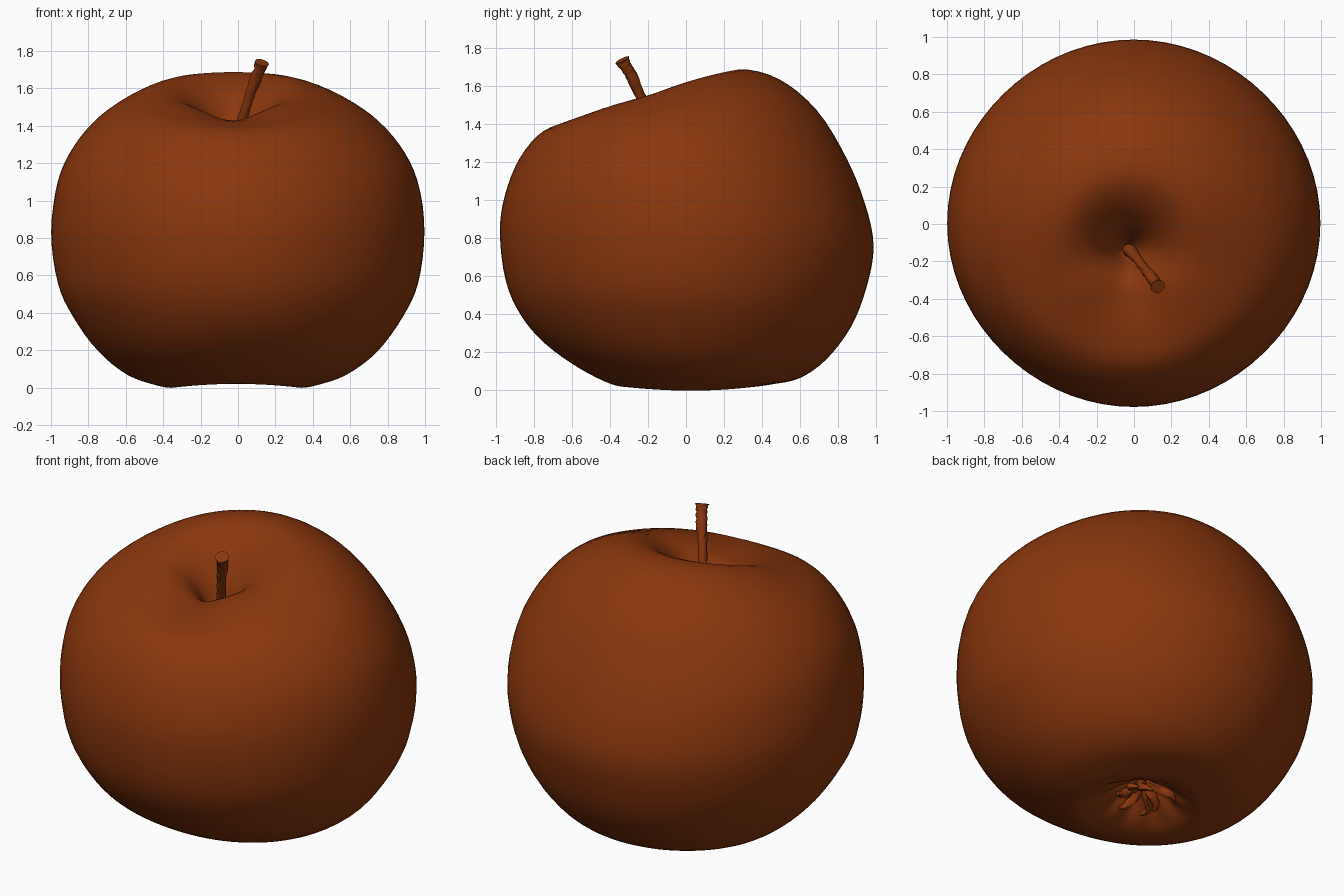
import bpy, bmesh, math, random
from mathutils import Vector

random.seed(4)
cube = bpy.data.objects.get("Cube")
if cube:
    bpy.data.objects.remove(cube, do_unlink=True)

brown = bpy.data.materials.new("russet_brown")
brown.use_nodes = True
colour = (0.255, 0.038, 0.004, 1)
brown.diffuse_color = colour
brown.node_tree.nodes["Principled BSDF"].inputs["Base Color"].default_value = colour


def catmull(keys, steps):
    """Smoothly resample a list of equal-length tuples."""
    out = []
    last = len(keys) - 1
    for i in range(last):
        a, b, c, d = (Vector(keys[min(max(i + k, 0), last)]) for k in (-1, 0, 1, 2))
        for s in range(steps):
            t = s / steps
            out.append(b + (c - a) * t / 2 + (a - b * 2.5 + c * 2 - d / 2) * t**2
                       + (b * 1.5 - a / 2 - c * 1.5 + d / 2) * t**3)
    return out + [Vector(keys[-1])]


def skin(name, rings):
    """Join closed rings of points into a smooth capped surface."""
    bm = bmesh.new()
    loops = [[bm.verts.new(p) for p in ring] for ring in rings]
    n = len(loops[0])
    for low, high in zip(loops, loops[1:]):
        for i in range(n):
            j = (i + 1) % n
            bm.faces.new((low[i], low[j], high[j], high[i]))
    bm.faces.new(loops[0])
    bm.faces.new(loops[-1])
    bmesh.ops.recalc_face_normals(bm, faces=bm.faces)
    mesh = bpy.data.meshes.new(name)
    bm.to_mesh(mesh)
    bm.free()
    mesh.materials.append(brown)
    obj = bpy.data.objects.new(name, mesh)
    bpy.context.collection.objects.link(obj)
    bpy.ops.object.select_all(action="DESELECT")
    obj.select_set(True)
    bpy.context.view_layer.objects.active = obj
    bpy.ops.object.shade_smooth_by_angle(angle=math.radians(50))


def tube(name, path, sides=10, steps=5, lump=0.0):
    """Sweep a lumpy round section along (x, y, z, radius) points."""
    pts = catmull(path, steps)
    rings = []
    for i, p in enumerate(pts):
        ahead = pts[min(i + 1, len(pts) - 1)].to_3d() - pts[max(i - 1, 0)].to_3d()
        turn = ahead.to_track_quat("Z", "Y")
        ring = []
        for k in range(sides):
            a = math.tau * k / sides
            r = p[3] * (1 + random.uniform(-lump, lump))
            ring.append(p.to_3d() + turn @ Vector((r * math.cos(a), r * math.sin(a), 0)))
        rings.append(ring)
    skin(name, rings)


# Fruit body: rings of (radius, y shift, height, tilt to the back, side lift)
levels = [
    (.01, -.13, 1.22), (.05, -.13, 1.28, .02), (.12, -.12, 1.415, .05),
    (.22, -.1, 1.522, .095, .005), (.36, -.08, 1.575, .13, .018),
    (.54, -.05, 1.54, .112, .015), (.72, -.03, 1.435, .054, .016),
    (.86, -.015, 1.26, 0, .035), (.95, -.005, 1.055, -.024, .05),
    (.986, .004, .815, -.037, .02), (.952, 0, .56, -.02), (.87, 0, .37, -.03, .007),
    (.74, 0, .2, -.04, -.003), (.58, .02, .08, -.025, -.01), (.42, .03, .022, 0, -.01),
    (.32, .03, .012, 0, -.01), (.22, .04, .05), (.12, .05, .12), (.01, .05, .15),
]
levels = [tuple(v) + (0,) * (5 - len(v)) for v in levels]
segments = 72
body = []
for radius, shift, height, tilt, lift in catmull(levels, 4):
    ring = []
    for k in range(segments):
        a = math.tau * k / segments
        r = radius * (1 + .008 * math.cos(2 * a) + .004 * math.cos(4 * a))
        z = height + tilt * math.sin(a) + lift * math.cos(2 * a)
        # Fuller front shoulders either side of the low front lip
        z += .25 * tilt * max(0, -math.sin(a)) * math.sin(2 * a) ** 2
        # Puckered skin around the base hollow
        if height < .2 and radius < .3:
            z += .012 * math.sin(9 * a) * min(1, (.3 - radius) * 8) * min(1, radius * 8)
        ring.append((r * math.cos(a) - abs(shift) * .3, r * math.sin(a) + shift, z))
    body.append(ring)
skin("fruit_body", body)

# Stem leaning forward, with a flared cut end
tube("stem", [
    (-.03, -.13, 1.2, .04), (.02, -.19, 1.42, .027), (.055, -.237, 1.54, .027),
    (.09, -.28, 1.64, .031), (.115, -.315, 1.7, .031), (.126, -.335, 1.738, .038),
], lump=.1)

# Withered sepals in the base hollow
for k in range(7):
    a = math.tau * k / 7 + random.uniform(-.25, .25)
    reach = random.uniform(.12, .2)
    path = [(-.015 + d * reach * math.cos(a + bend), .05 + d * reach * math.sin(a + bend), z, r)
            for d, z, r, bend in ((.1, .15, .03, 0), (.5, .09, .026, .1),
                                  (.85, .055, .02, .3), (.95, .035, .008, .6))]
    tube("sepal_%d" % (k + 1), path, sides=8, steps=3, lump=.25)
